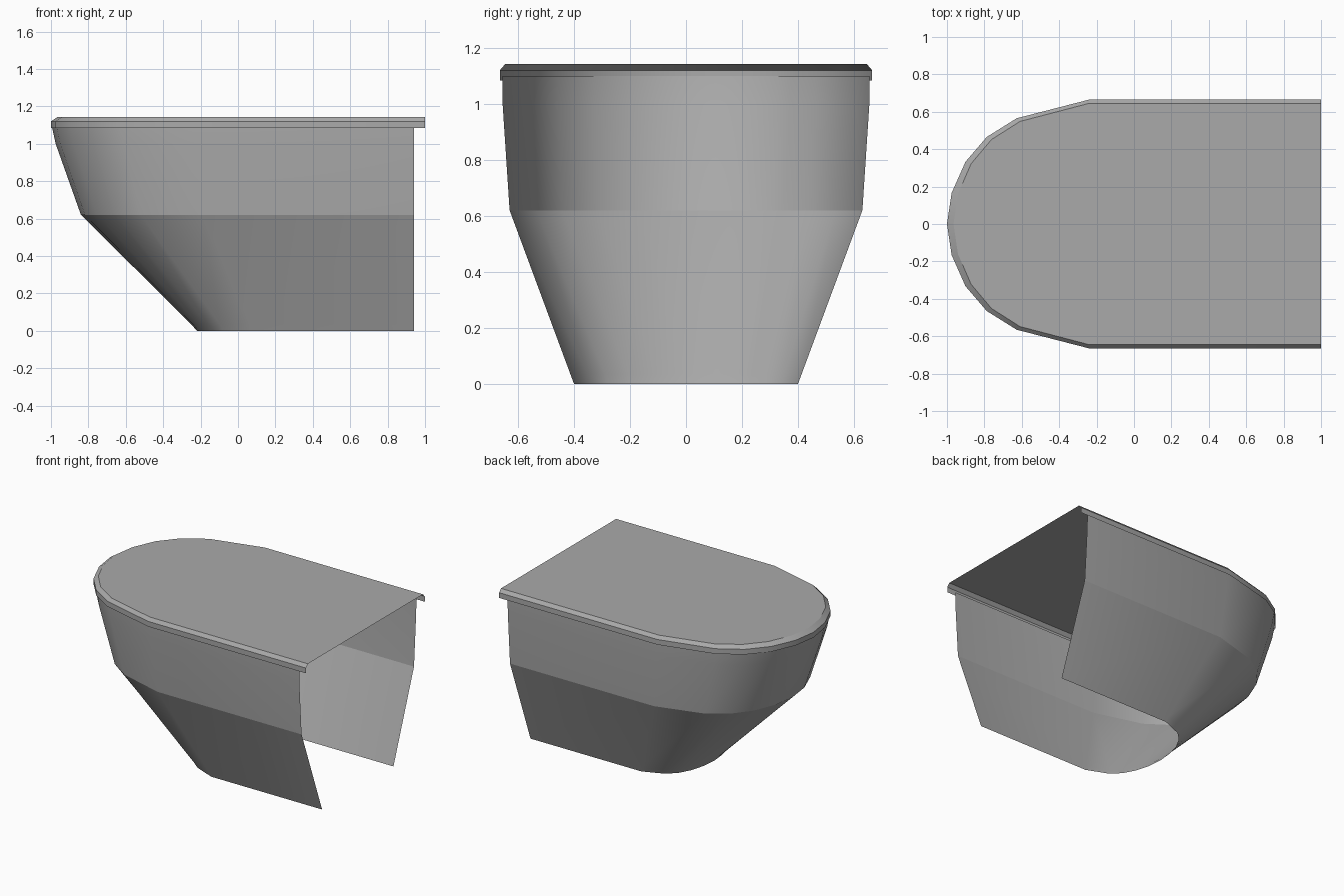
import bpy
import bmesh

cube = bpy.data.objects.get("Cube")
if cube:
    bpy.data.objects.remove(cube, do_unlink=True)

# Single plain grey
grey = bpy.data.materials.new("plain grey")
grey.use_nodes = True
colour = (0.4, 0.4, 0.4, 1)
grey.diffuse_color = colour
grey.node_tree.nodes["Principled BSDF"].inputs["Base Color"].default_value = colour

# Half of the rounded nose: (share of depth, share of half width)
NOSE = [(0, 1), (0.51, 0.85), (0.72, 0.7), (0.87, 0.5), (0.967, 0.25), (1, 0)]


def outline(end, start, tip, width, z):
    """Open U shape: straight sides from end to start, then a round nose to tip."""
    side = [(end, width, z)]
    side += [(start + (tip - start) * d, width * w, z) for d, w in NOSE]
    return side + [(x, -y, z) for x, y, z in reversed(side[:-1])]


def shell(name, end, levels, creases, capped=False):
    """Skin U-shaped levels (start, tip, half width, height) into an open shell."""
    bm = bmesh.new()
    rings = [[bm.verts.new(p) for p in outline(end, *level)] for level in levels]
    for low, high in zip(rings, rings[1:]):
        for i in range(len(low) - 1):
            bm.faces.new((low[i], high[i], high[i + 1], low[i + 1])).smooth = True
    for k in creases:
        for a, b in zip(rings[k], rings[k][1:]):
            bm.edges.get((a, b)).smooth = False
    if capped:
        bm.faces.new(rings[-1])
        for a, b in zip(rings[-1], rings[-1][1:]):
            bm.edges.get((a, b)).smooth = False
    bmesh.ops.recalc_face_normals(bm, faces=bm.faces)
    # Turn the skin outward if the nose faces point inward
    nose = min(bm.faces, key=lambda f: f.calc_center_median().x)
    if nose.normal.x > 0:
        bmesh.ops.reverse_faces(bm, faces=bm.faces)
    mesh = bpy.data.meshes.new(name)
    bm.to_mesh(mesh)
    bm.free()
    mesh.materials.append(grey)
    obj = bpy.data.objects.new(name, mesh)
    bpy.context.collection.objects.link(obj)
    return obj


# Tapering bowl, open at the bottom and back
shell("bowl", 0.94, [
    (0.07, -0.22, 0.40, 0.0),
    (0.06, -0.25, 0.413, 0.035),
    (-0.19, -0.84, 0.63, 0.62),
    (-0.23, -0.975, 0.655, 1.0),
    (-0.24, -0.997, 0.656, 1.1),
], creases=[2])

# Thin lid with a hanging rim and a chamfered top edge
shell("lid", 1.0, [
    (-0.24, -1.0, 0.665, 1.083),
    (-0.24, -1.0, 0.665, 1.12),
    (-0.24, -0.965, 0.645, 1.143),
], creases=[1], capped=True)
